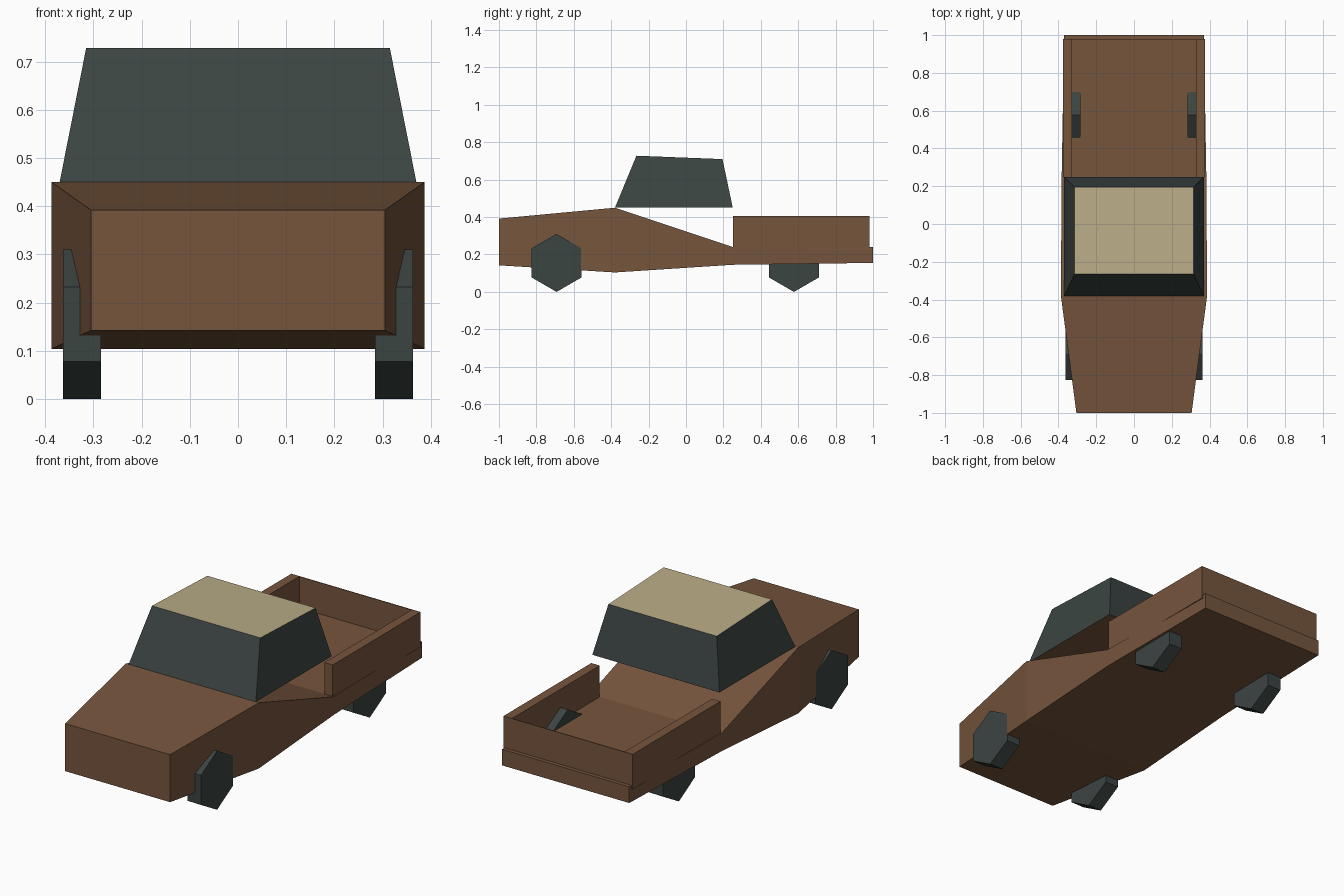
import bpy, bmesh

if "Cube" in bpy.data.objects:
    bpy.data.objects.remove(bpy.data.objects["Cube"])


def material(name, rgb):
    m = bpy.data.materials.new(name)
    m.use_nodes = True
    m.diffuse_color = (*rgb, 1)
    m.node_tree.nodes["Principled BSDF"].inputs["Base Color"].default_value = (*rgb, 1)
    return m


brown = material("brown_paint", (0.18, 0.09, 0.046))
dark = material("dark_grey", (0.044, 0.058, 0.055))
tan = material("tan_roof", (0.49, 0.41, 0.24))


def loft(name, rings, mats, rule=None):
    """Join closed rings of points into a capped solid."""
    bm = bmesh.new()
    loops = [[bm.verts.new(p) for p in ring] for ring in rings]
    for a, b in zip(loops, loops[1:]):
        for i in range(len(a)):
            j = (i + 1) % len(a)
            bm.faces.new((a[i], a[j], b[j], b[i]))
    bm.faces.new(loops[0])
    bm.faces.new(loops[-1])
    bmesh.ops.recalc_face_normals(bm, faces=bm.faces)
    if rule:
        for f in bm.faces:
            f.material_index = rule(f.normal)
    mesh = bpy.data.meshes.new(name)
    bm.to_mesh(mesh)
    bm.free()
    for m in mats:
        mesh.materials.append(m)
    obj = bpy.data.objects.new(name, mesh)
    bpy.context.collection.objects.link(obj)
    return obj


def section(y, w, z0, z1):
    return [(-w, y, z0), (w, y, z0), (w, y, z1), (-w, y, z1)]


def box(name, x0, x1, y0, y1, z0, z1, mat):
    ring = lambda y: [(x0, y, z0), (x1, y, z0), (x1, y, z1), (x0, y, z1)]
    return loft(name, [ring(y0), ring(y1)], [mat])


# Body: nose, windscreen base, start of the bed, tail
loft("body", [section(-1, 0.305, 0.142, 0.392), section(-0.38, 0.387, 0.104, 0.45),
              section(0.25, 0.383, 0.145, 0.24), section(1, 0.37, 0.155, 0.24)], [brown])

# Cab: sloping windows, tan roof, painted underside
def plan(w, front, back, z_front, z_back):
    return [(-w, front, z_front), (w, front, z_front), (w, back, z_back), (-w, back, z_back)]

loft("cab", [plan(0.37, -0.38, 0.25, 0.45, 0.45), plan(0.315, -0.265, 0.195, 0.728, 0.71)],
     [dark, tan, brown], lambda n: 1 if n.z > 0.8 else 2 if n.z < -0.8 else 0)

# Six-sided wheels and bed walls on both sides
hexagon = [(0, 0.155), (0.134, 0.0775), (0.134, -0.0775),
           (0, -0.155), (-0.134, -0.0775), (-0.134, 0.0775)]
for side, s in (("left", 1), ("right", -1)):
    for end, y in (("front", -0.692), ("rear", 0.577)):
        loft(f"{end}_{side}_wheel",
             [[(s * x, y + dy, 0.155 + dz) for dy, dz in hexagon] for x in (0.284, 0.363)], [dark])
    x0, x1 = sorted((s * 0.327, s * 0.376))
    box(f"{side}_bed_wall", x0, x1, 0.25, 0.98, 0.22, 0.405, brown)

# Thin tailgate between the walls
box("tailgate", -0.327, 0.327, 0.976, 0.98, 0.23, 0.405, brown)
